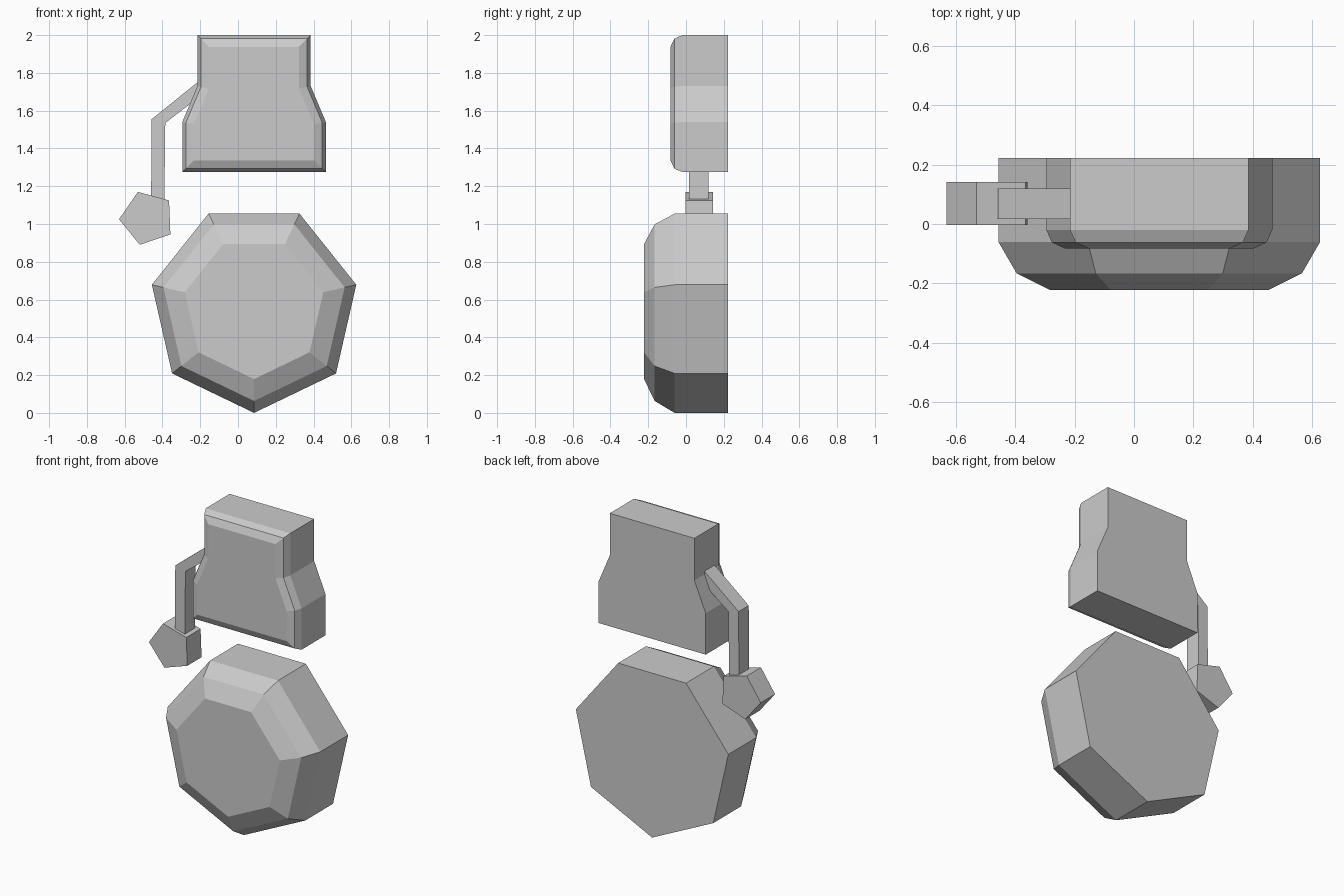
import bpy, bmesh
from math import sin, cos, pi
from mathutils import Vector

if "Cube" in bpy.data.objects:
    bpy.data.objects.remove(bpy.data.objects["Cube"])


def inset(pts, d):
    """Move a clockwise (x, z) outline inwards by d with mitred corners."""
    out, n = [], len(pts)
    for i in range(n):
        p, a, b = Vector(pts[i]), Vector(pts[i - 1]), Vector(pts[(i + 1) % n])
        u, v = (p - a).normalized(), (b - p).normalized()
        n1, n2 = Vector((u.y, -u.x)), Vector((v.y, -v.x))
        out.append(tuple(p + (n1 + n2) * d / (1 + n1.dot(n2))))
    return out


def loft(name, rings):
    """Build a capped solid from (y, outline) layers, back to front."""
    bm = bmesh.new()
    layers = [[bm.verts.new((x, y, z)) for x, z in pts] for y, pts in rings]
    for a, b in zip(layers, layers[1:]):
        for i in range(len(a)):
            j = (i + 1) % len(a)
            bm.faces.new((a[i], a[j], b[j], b[i]))
    bm.faces.new(layers[0])
    bm.faces.new(layers[-1][::-1])
    bmesh.ops.recalc_face_normals(bm, faces=bm.faces)
    mesh = bpy.data.meshes.new(name)
    bm.to_mesh(mesh)
    bm.free()
    obj = bpy.data.objects.new(name, mesh)
    bpy.context.collection.objects.link(obj)
    return obj


CX, BACK = 0.085, 0.222

# Lower seven-sided disc with a two-step rounded front rim
def heptagon(r):
    return [(CX - r * sin(2 * pi * i / 7), 0.555 - r * cos(2 * pi * i / 7))
            for i in range(7)]

loft("lower_disc", [(BACK, heptagon(0.555)), (-0.06, heptagon(0.555)),
                    (-0.166, heptagon(0.492)), (-0.222, heptagon(0.376))])

# Upper bell-shaped block, mirrored half profile, rounded front edge
half = [(0.30, 2.0), (0.30, 1.73), (0.38, 1.54), (0.38, 1.275)]
block = [(CX + x, z) for x, z in half] + [(CX - x, z) for x, z in half[::-1]]
loft("upper_block", [(BACK, block), (-0.02, block),
                     (-0.062, inset(block, 0.019)), (-0.082, inset(block, 0.062))])

# Bent arm, its ends sunk into the block and the knob
arm = [(-0.215, 1.75), (-0.457, 1.555), (-0.46, 1.12), (-0.39, 1.12),
       (-0.385, 1.535), (-0.215, 1.665)]
loft("handle_arm", [(0.12, arm), (0.017, arm)])

# Five-sided knob at the end of the arm
knob = [(-0.53, 1.17), (-0.365, 1.125), (-0.358, 0.945), (-0.52, 0.89), (-0.63, 1.025)]
loft("handle_knob", [(0.142, knob), (-0.003, knob)])
